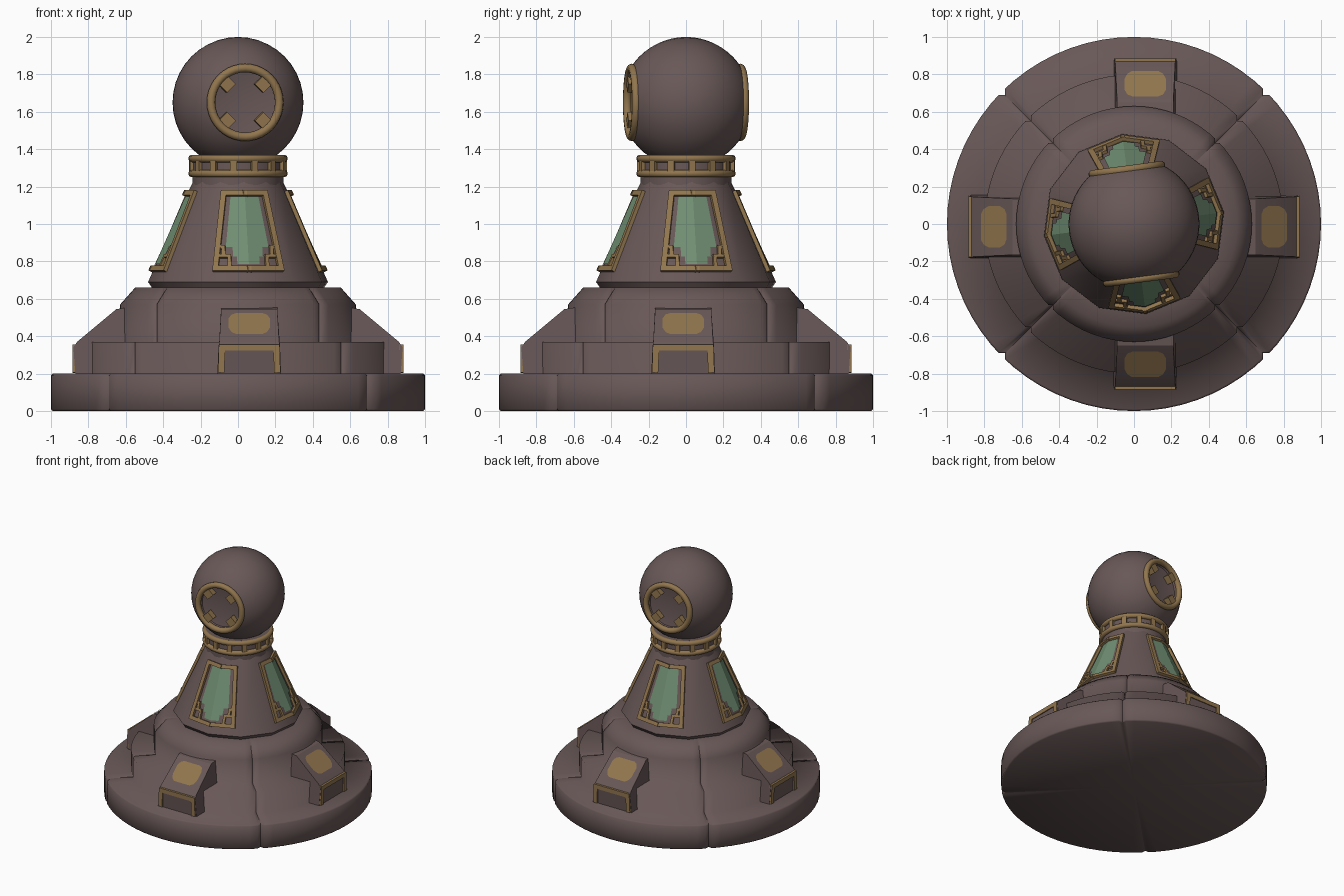
import bpy, bmesh, math
from mathutils import Vector, Matrix

if "Cube" in bpy.data.objects:
    bpy.data.objects.remove(bpy.data.objects["Cube"])

TWIST = math.radians(7.5)      # tower and head are turned slightly


def material(name, rgb):
    m = bpy.data.materials.new(name)
    m.diffuse_color = (*rgb, 1)
    m.use_nodes = True
    m.node_tree.nodes["Principled BSDF"].inputs["Base Color"].default_value = m.diffuse_color
    return m


STONE = material("dark_mauve_stone", (0.14, 0.098, 0.096))
GOLD = material("aged_gold", (0.285, 0.18, 0.076))
GREEN = material("sage_green", (0.16, 0.27, 0.167))


def finish(bm, name, mat, angle=None, fix=True):
    if fix:
        bmesh.ops.recalc_face_normals(bm, faces=bm.faces)
    me = bpy.data.meshes.new(name)
    bm.to_mesh(me)
    bm.free()
    me.materials.append(mat)
    if angle:
        me.shade_smooth()
        if angle < 180:
            me.set_sharp_from_angle(angle=math.radians(angle))
    ob = bpy.data.objects.new(name, me)
    bpy.context.collection.objects.link(ob)
    return ob


def lathe(name, profile, angles, mat, angle, scale=None, matrix=None):
    """Spin (radius, height) points through a list of angles."""
    bm = bmesh.new()
    cols = []
    for i, a in enumerate(angles):
        s = scale[i] if scale else 1
        cols.append([bm.verts.new((r * s * math.cos(a), r * s * math.sin(a), z)) for r, z in profile])
    for c, d in zip(cols, cols[1:]):
        for j in range(len(profile) - 1):
            bm.faces.new((c[j], d[j], d[j + 1], c[j + 1]))
    bmesh.ops.remove_doubles(bm, verts=bm.verts, dist=1e-5)
    bmesh.ops.dissolve_degenerate(bm, edges=bm.edges, dist=1e-6)
    if matrix:
        bm.transform(matrix)
    return finish(bm, name, mat, angle)


def circle(n, start=0.0):
    return [start + math.tau * i / n for i in range(n + 1)]


def polar(a, r, t, z):
    """Point at distance r along direction a, shifted sideways by t."""
    c, s = math.cos(a), math.sin(a)
    return Vector((r * c - t * s, r * s + t * c, z))


def bar(bm, p, q, n, w, h):
    """Box from p to q, w wide, h thick along the normal n."""
    d = (q - p).normalized()
    s = d.cross(n).normalized() * w / 2
    u = s.cross(d).normalized() * h / 2
    d = d * w / 2 * 0.9
    v = [bm.verts.new(e + i * s + j * u) for e in (p - d, q + d)
         for i, j in ((-1, -1), (1, -1), (1, 1), (-1, 1))]
    for f in ((0, 1, 2, 3), (7, 6, 5, 4), (0, 4, 5, 1), (1, 5, 6, 2), (2, 6, 7, 3), (3, 7, 4, 0)):
        bm.faces.new([v[i] for i in f])


def ring_profile(R, z, r, n=10):
    return [(R + r * math.cos(a), z + r * math.sin(a)) for a in circle(n)]


# stepped base in four quarters, notched at the diagonal seams
base_profile = [(0, 0), (0.99, 0), (1, 0.01), (1, 0.19), (0.99, 0.2), (0.8, 0.2), (0.8, 0.37),
                (0.63, 0.37), (0.63, 0.57), (0.55, 0.66), (0.42, 0.66), (0, 0.66)]
for k in range(4):
    mid = k * math.pi / 2
    offs = [-45, -43.5] + [-40 + 5 * i for i in range(17)] + [43.5, 45]
    lathe("base_quarter", base_profile, [mid + math.radians(o) for o in offs], STONE, 180,
          [0.975] + [1] * (len(offs) - 2) + [0.975])

# four sloped brackets with gold face frame and gold top plate
for k in range(4):
    a = k * math.pi / 2
    shift = (-0.015, -0.06, 0.015, 0.06)[k]
    bm = bmesh.new()
    outline = [(0.55, 0.2, 0.17), (0.87, 0.2, 0.17), (0.88, 0.34, 0.165), (0.86, 0.37, 0.16),
               (0.65, 0.545, 0.15), (0.55, 0.56, 0.15)]
    sides = [[bm.verts.new(polar(a, r, shift + s * t, z)) for r, z, t in outline] for s in (-1, 1)]
    bm.faces.new(sides[0])
    bm.faces.new(sides[1][::-1])
    for i in range(6):
        j = (i + 1) % 6
        bm.faces.new((sides[0][i], sides[1][i], sides[1][j], sides[0][j]))
    finish(bm, "bracket", STONE, 25)

    bm = bmesh.new()
    n = polar(a, 1, 0, 0)
    pts = [polar(a, 0.874, shift + t, z) for t, z in ((-0.15, 0.22), (-0.145, 0.34), (0.145, 0.34), (0.15, 0.22))]
    for p, q in zip(pts, pts[1:]):
        bar(bm, p, q, n, 0.034, 0.024)
    finish(bm, "bracket_frame", GOLD)

    bm = bmesh.new()
    half = [(0.07, 0), (0.095, 0.1), (0.11, 0.3), (0.11, 0.75), (0.095, 0.93), (0.07, 1)]
    loop = half + [(-t, f) for t, f in half[::-1]]
    verts = []
    for t, f in loop:
        r = 0.815 - 0.135 * f
        verts.append(bm.verts.new(polar(a, r + 0.003, shift + t, 0.37 + (0.86 - r) * 0.8333 + 0.004)))
    bm.faces.new(verts)
    finish(bm, "bracket_top_plate", GOLD, fix=False)


# twelve-sided tapering tower
lathe("tower", [(0, 0.6), (0.45, 0.64), (0.485, 0.69), (0.26, 1.19), (0.235, 1.24), (0, 1.24)],
      circle(12, TWIST), STONE, 35)


def on_tower(a, u, z, lift):
    r = 0.485 - 0.45 * (z - 0.69) - abs(u) * math.tan(math.radians(15))
    return polar(a, r + lift, u, z + lift * 0.45)


# four tower windows: green pane, gold frame and stepped gold corners
pane = [(0, 0.785), (0.06, 0.785), (0.06, 0.825), (0.08, 0.825), (0.08, 0.875),
        (0.115, 0.875), (0.075, 1.145), (0, 1.145)]
trims = [[(0, 0.757), (0.175, 0.757), (0.11, 1.16), (0, 1.16)],
         [(0.1, 0.76), (0.1, 0.825), (0.16, 0.825)],
         [(0.128, 0.825), (0.128, 0.872), (0.15, 0.872)]]
for k in range(4):
    a = TWIST + k * math.pi / 2
    bm = bmesh.new()
    for s in (1, -1):
        bm.faces.new([bm.verts.new(on_tower(a, s * u, z, 0.004)) for u, z in pane[::s]])
    finish(bm, "window_pane", GREEN, fix=False)

    bm = bmesh.new()
    for s in (1, -1):
        n = polar(a + s * math.radians(15), 1, 0, 0.45).normalized()
        for i, line in enumerate(trims):
            pts = [on_tower(a, s * u, z, 0.005) for u, z in line]
            for p, q in zip(pts, pts[1:]):
                bar(bm, p, q, n, 0.03 if i == 0 else 0.02, 0.03 if i == 0 else 0.022)
    finish(bm, "window_frame", GOLD)

# neck with two gold hoops and posts between
lathe("neck", [(0, 1.2), (0.243, 1.2), (0.243, 1.37), (0, 1.37)], circle(32), STONE, 40)
for z in (1.27, 1.35):
    lathe("neck_hoop", ring_profile(0.245, z, 0.021), circle(40), GOLD, 50)
bm = bmesh.new()
for k in range(14):
    a = TWIST + math.tau * k / 14
    bar(bm, polar(a, 0.248, 0, 1.275), polar(a, 0.248, 0, 1.345), polar(a, 1, 0, 0), 0.036, 0.026)
finish(bm, "neck_posts", GOLD)

# round head, spun about the porthole axis so both ends are recessed
HEAD = Matrix.Translation((0, 0, 1.65)) @ Matrix.Rotation(TWIST, 4, 'Z') @ Matrix.Rotation(math.pi / 2, 4, 'X')
R = 0.35
lo = math.asin(0.185 / R)
arc = [lo + (math.pi - 2 * lo) * i / 18 for i in range(19)]
head_profile = ([(0, 0.235), (0.165, 0.262)] + [(R * math.sin(t), R * math.cos(t)) for t in arc]
                + [(0.165, -0.262), (0, -0.235)])
lathe("head", head_profile, circle(40), STONE, 40, matrix=HEAD)

# portholes front and back: gold rim and four diagonal lugs
for s in (1, -1):
    lathe("porthole_rim", ring_profile(0.184, s * 0.293, 0.023), circle(40), GOLD, 50, matrix=HEAD)
    bm = bmesh.new()
    for k in range(4):
        a = math.pi / 4 + k * math.pi / 2
        bar(bm, polar(a, 0.135, 0, s * 0.278), polar(a, 0.15, 0, s * 0.278), Vector((0, 0, s)), 0.065, 0.05)
    bm.transform(HEAD)
    finish(bm, "porthole_lugs", GOLD)
